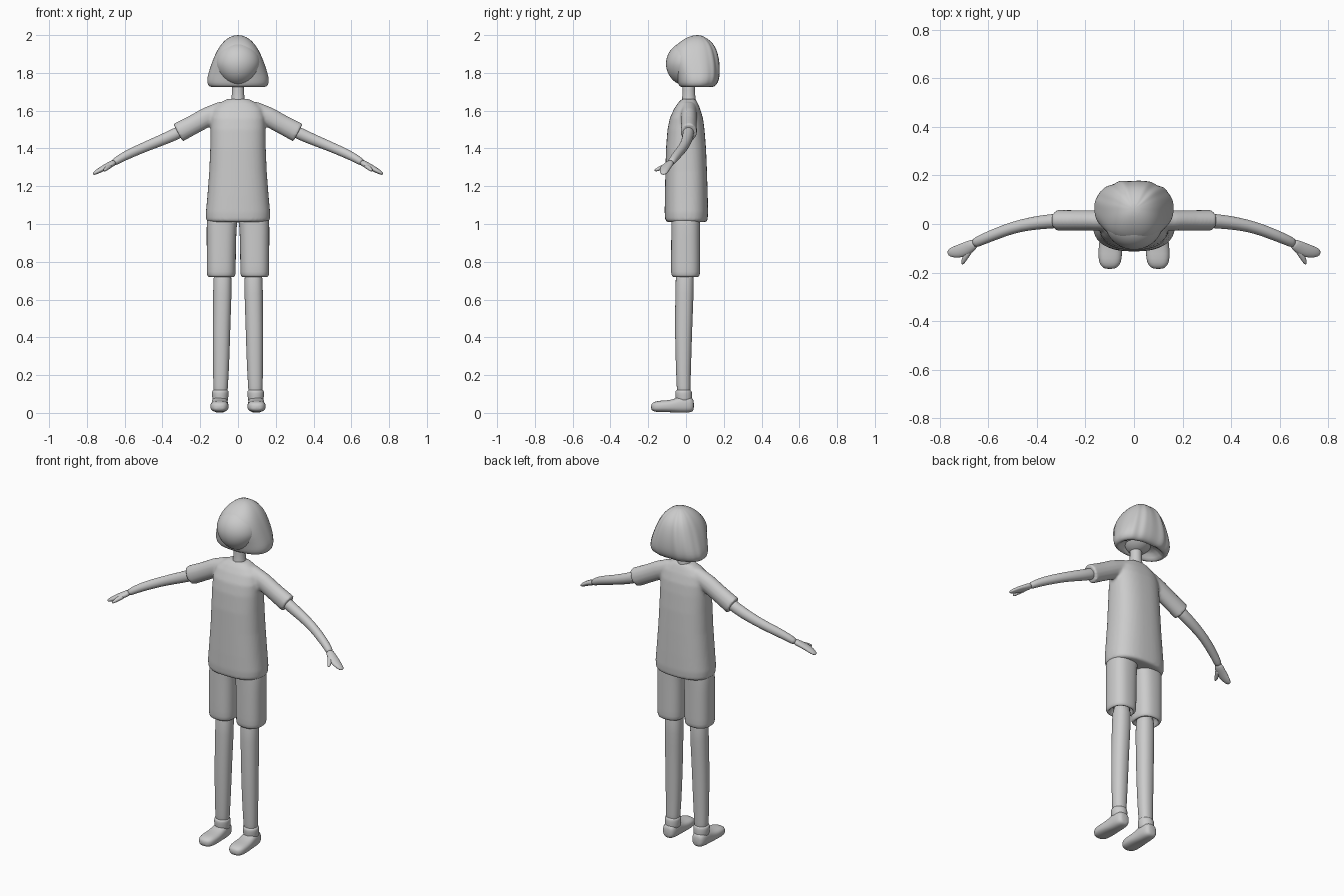
import bpy, bmesh, math
from mathutils import Vector as V

Z = V((0, 0, 1))


def power(v, p):
    return math.copysign(abs(v) ** (2 / p), v)


def loft(bm, rings, n=24, p=2.0, wave=0.0):
    """Skin rings of (centre, U axis, V axis) and cap both ends."""
    loops = []
    for c, u, v in rings:
        loop = []
        for i in range(n):
            a = 2 * math.pi * i / n
            f = 1 + wave * max(0, math.sin(a)) * (math.sin(11 * a) + 0.6 * math.sin(17 * a + 1))
            loop.append(bm.verts.new(c + f * (u * power(math.cos(a), p) + v * power(math.sin(a), p))))
        loops.append(loop)
    for a, b in zip(loops, loops[1:]):
        for i in range(n):
            j = (i + 1) % n
            bm.faces.new((a[i], a[j], b[j], b[i]))
    bm.faces.new(loops[0])
    bm.faces.new(loops[-1])


def column(rows):
    """Horizontal rings from rows of z, x centre, half width, y front, y back."""
    return [(V((cx, (y0 + y1) / 2, z)), V((rx, 0, 0)), V((0, (y1 - y0) / 2, 0)))
            for z, cx, rx, y0, y1 in rows]


def tube(rows):
    """Rings square to a path; rows of x, y, z, horizontal radius, vertical radius."""
    pts = [V(r[:3]) for r in rows]
    out = []
    for i, r in enumerate(rows):
        t = (pts[min(i + 1, len(pts) - 1)] - pts[max(i - 1, 0)]).normalized()
        side = t.cross(Z).normalized()
        out.append((pts[i], side * r[3], side.cross(t) * r[4]))
    return out


def finish(name, bm, mirror=False, subsurf=1):
    bmesh.ops.recalc_face_normals(bm, faces=bm.faces)
    me = bpy.data.meshes.new(name)
    bm.to_mesh(me)
    bm.free()
    for f in me.polygons:
        f.use_smooth = True
    ob = bpy.data.objects.new(name, me)
    bpy.context.collection.objects.link(ob)
    if mirror:
        ob.modifiers.new("mirror", 'MIRROR')
    if subsurf:
        ob.modifiers.new("round", 'SUBSURF').levels = subsurf
        ob.modifiers["round"].render_levels = subsurf
    return ob


def part(name, rings, mirror=False, **kw):
    bm = bmesh.new()
    loft(bm, rings, **kw)
    return finish(name, bm, mirror)


# Head
bm = bmesh.new()
bmesh.ops.create_uvsphere(bm, u_segments=32, v_segments=20, radius=1)
for v in bm.verts:
    taper = 1 - 0.12 * max(0, -v.co.z)
    v.co = V((v.co.x * 0.122 * taper, 0.01 + v.co.y * 0.117, 1.848 + v.co.z * 0.118))
finish("head", bm)

# Bobbed hair, flaring toward the hem and tucked in underneath
part("hair", column([
    (1.775, 0, 0.09, 0.0, 0.10), (1.735, 0, 0.125, -0.01, 0.125), (1.722, 0, 0.142, -0.025, 0.14),
    (1.735, 0, 0.161, -0.04, 0.163), (1.765, 0, 0.165, -0.047, 0.176), (1.80, 0, 0.156, -0.055, 0.18),
    (1.85, 0, 0.14, -0.073, 0.179), (1.90, 0, 0.12, -0.08, 0.17), (1.94, 0, 0.098, -0.06, 0.155),
    (1.97, 0, 0.073, -0.025, 0.13), (1.99, 0, 0.045, 0.01, 0.10), (2.0, 0, 0.015, 0.045, 0.075),
]), n=96, p=2.4, wave=0.018)

# Neck
part("neck", column([(1.62, 0, 0.045, -0.03, 0.06), (1.67, 0, 0.034, -0.02, 0.05),
                     (1.70, 0, 0.032, -0.017, 0.047), (1.78, 0, 0.034, -0.02, 0.05)]))

# Shirt: body and both sleeves fused into one soft surface
bm = bmesh.new()
loft(bm, column([
    (1.01, 0, 0.155, -0.10, 0.105), (1.02, 0, 0.168, -0.11, 0.114), (1.06, 0, 0.17, -0.113, 0.117),
    (1.15, 0, 0.162, -0.112, 0.115), (1.28, 0, 0.152, -0.109, 0.111), (1.40, 0, 0.147, -0.106, 0.106),
    (1.50, 0, 0.145, -0.098, 0.098), (1.56, 0, 0.143, -0.086, 0.09), (1.61, 0, 0.13, -0.063, 0.075),
    (1.64, 0, 0.098, -0.043, 0.062), (1.662, 0, 0.058, -0.022, 0.05),
]), n=48, p=2.5)
for s in (1, -1):
    loft(bm, tube([(s * 0.08, 0.015, 1.602, 0.042, 0.05), (s * 0.16, 0.015, 1.568, 0.042, 0.052),
                   (s * 0.24, 0.015, 1.524, 0.042, 0.051), (s * 0.318, 0.015, 1.483, 0.043, 0.053)]), n=32)
shirt = finish("shirt", bm, subsurf=0)
m = shirt.modifiers.new("fuse", 'REMESH')
m.mode, m.voxel_size, m.use_smooth_shade = 'VOXEL', 0.008, True
m = shirt.modifiers.new("soften", 'SMOOTH')
m.factor, m.iterations = 0.5, 5

# Arms
part("arm", tube([
    (0.27, 0.015, 1.508, 0.030, 0.032), (0.34, 0.012, 1.471, 0.030, 0.032), (0.42, 0.003, 1.438, 0.027, 0.029),
    (0.50, -0.014, 1.405, 0.024, 0.026), (0.58, -0.045, 1.37, 0.024, 0.025), (0.63, -0.066, 1.343, 0.021, 0.021),
    (0.665, -0.083, 1.32, 0.021, 0.018)]), mirror=True)

# Flat mitten hands with a thumb
bm = bmesh.new()
loft(bm, tube([
    (0.65, -0.076, 1.33, 0.019, 0.017), (0.68, -0.096, 1.312, 0.027, 0.016), (0.71, -0.11, 1.297, 0.029, 0.015),
    (0.74, -0.116, 1.28, 0.024, 0.013), (0.76, -0.118, 1.268, 0.017, 0.009), (0.768, -0.119, 1.264, 0.007, 0.004)]))
loft(bm, tube([(0.672, -0.10, 1.31, 0.015, 0.013), (0.69, -0.128, 1.30, 0.013, 0.012),
               (0.702, -0.15, 1.289, 0.010, 0.010), (0.709, -0.167, 1.282, 0.005, 0.005)]), n=16)
finish("hand", bm, mirror=True)

# Shorts legs with recessed hems
part("shorts_leg", column([
    (0.77, 0.088, 0.05, -0.055, 0.048), (0.725, 0.09, 0.056, -0.06, 0.054), (0.717, 0.089, 0.068, -0.07, 0.065),
    (0.73, 0.089, 0.077, -0.079, 0.075), (0.76, 0.089, 0.077, -0.08, 0.075), (0.90, 0.088, 0.078, -0.079, 0.075),
    (0.99, 0.087, 0.08, -0.078, 0.075), (1.02, 0.082, 0.082, -0.078, 0.075), (1.08, 0.08, 0.08, -0.078, 0.075),
]), mirror=True, p=2.5)

# Legs
part("leg", column([
    (0.05, 0.093, 0.036, -0.045, 0.025), (0.15, 0.092, 0.039, -0.05, 0.024), (0.22, 0.09, 0.042, -0.053, 0.026),
    (0.38, 0.088, 0.046, -0.058, 0.031), (0.50, 0.086, 0.047, -0.058, 0.035), (0.62, 0.083, 0.049, -0.057, 0.04),
    (0.80, 0.081, 0.05, -0.055, 0.046)]), mirror=True, p=2.2)

# Rolled socks
part("sock", column([
    (0.05, 0.094, 0.042, -0.055, 0.035), (0.08, 0.094, 0.042, -0.055, 0.033), (0.105, 0.094, 0.045, -0.058, 0.033),
    (0.118, 0.093, 0.043, -0.055, 0.029), (0.123, 0.093, 0.036, -0.047, 0.022)]), mirror=True)

# Shoes, lofted from heel to toe: y, half width, bottom, top
shoe = [(0.042, 0.02, 0.018, 0.062), (0.034, 0.034, 0.005, 0.08), (0.01, 0.042, 0.001, 0.09),
        (-0.03, 0.043, 0.0, 0.09), (-0.06, 0.045, 0.002, 0.074), (-0.10, 0.049, 0.004, 0.066),
        (-0.145, 0.049, 0.004, 0.065), (-0.172, 0.040, 0.007, 0.058), (-0.186, 0.02, 0.018, 0.045)]
part("shoe", [(V((0.096 + 0.02 * max(0, -y - 0.02), y, (b + t) / 2)), V((r, 0, 0)), V((0, 0, (t - b) / 2)))
              for y, r, b, t in shoe], mirror=True, p=2.6)
